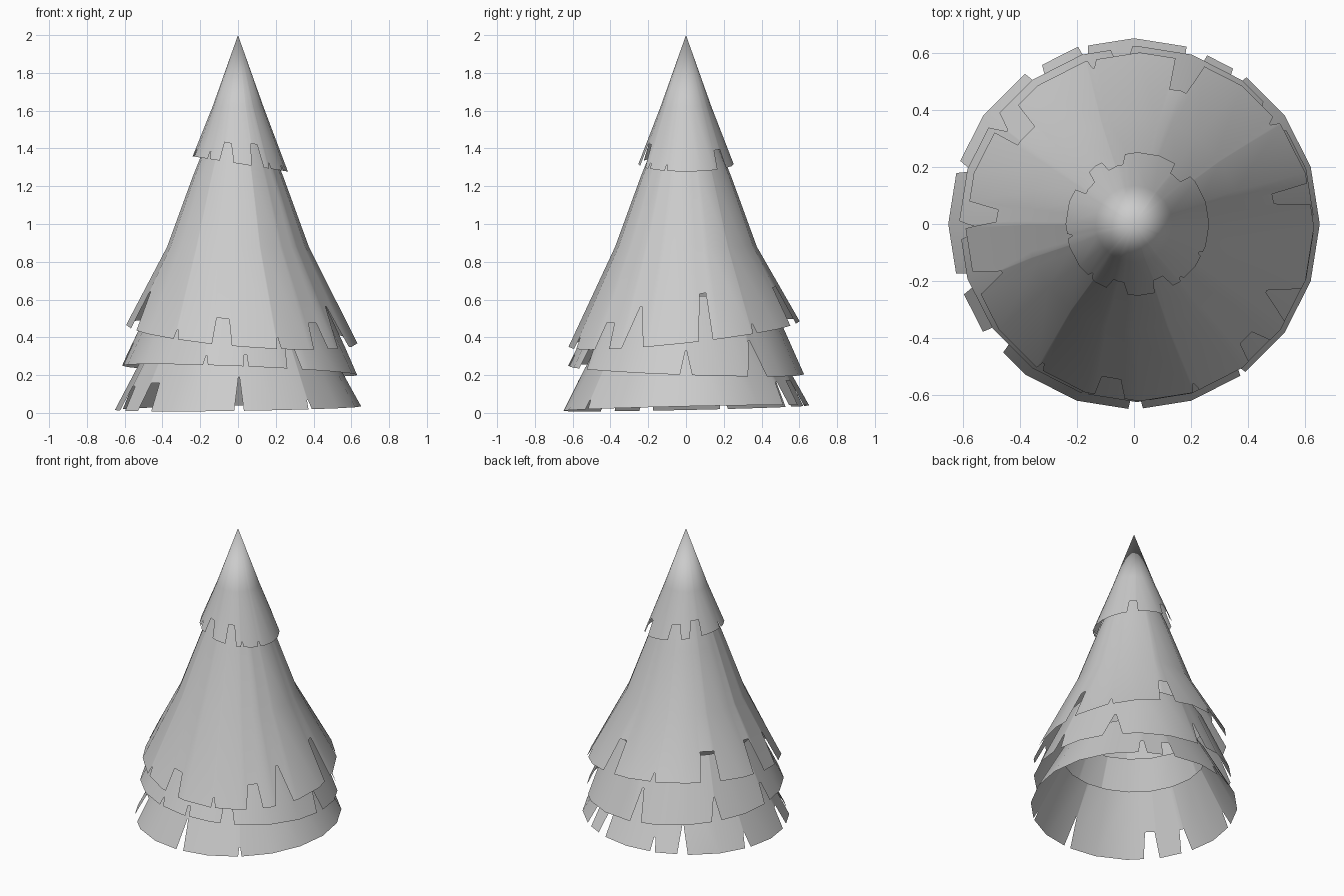
import bpy, bmesh
from math import cos, sin, radians

if "Cube" in bpy.data.objects:
    bpy.data.objects.remove(bpy.data.objects["Cube"])

SIDES = 20
STEP = 360 / SIDES


def ring_dir(a):
    # unit direction on a 20-sided polygon, so cuts stay on the flat sides
    i = int(a // STEP)
    t = a / STEP - i
    a0, a1 = radians(i * STEP), radians((i + 1) * STEP)
    return (cos(a0) * (1 - t) + cos(a1) * t, sin(a0) * (1 - t) + sin(a1) * t)


def tier(name, profile, hem, centre, tilt, cuts):
    """Open skirt: profile = upper (r, z) rings, hem = (r, z),
    cuts = (angle, half width at hem, half width at top, height)."""
    marks = {round(i * STEP, 3): None for i in range(SIDES)}
    for a, w, t, h in cuts:
        for d in (-w, -t, t, w):
            marks[round((a + d) % 360, 3)] = None

    def cut_height(a):
        best = 0
        for c, w, t, h in cuts:
            d = abs((a - c + 180) % 360 - 180)
            best = max(best, h * min(1, max(0, (w - d) / (w - t))))
        return best

    bm = bmesh.new()
    columns = []
    for a in sorted(marks):
        dx, dy = ring_dir(a)
        col = [bm.verts.new((r * dx, r * dy, z)) for r, z in profile]
        r0, z0 = profile[-1]
        r1, z1 = hem
        x, y = centre[0] + r1 * dx, centre[1] + r1 * dy
        z = z1 + tilt[0] * x + tilt[1] * y
        k = cut_height(a) / (z0 - z)
        col.append(bm.verts.new((x + (r0 * dx - x) * k, y + (r0 * dy - y) * k, z + (z0 - z) * k)))
        columns.append(col)
    for c, n in zip(columns, columns[1:] + columns[:1]):
        for j in range(len(c) - 1):
            bm.faces.new((c[j], c[j + 1], n[j + 1], n[j]))
    bmesh.ops.remove_doubles(bm, verts=bm.verts, dist=1e-5)
    for f in bm.faces:
        f.smooth = True
    me = bpy.data.meshes.new(name)
    bm.to_mesh(me)
    bm.free()
    ob = bpy.data.objects.new(name, me)
    bpy.context.collection.objects.link(ob)
    return ob


# Pointed top
tier("top_tier", [(0, 2.0), (0.135, 1.62)], (0.252, 1.32), (0.012, 0), (-0.16, 0.0),
     [(50, 8, 6, .1), (110, 10, 7, .09), (142, 9, 7, .1), (190, 2, .5, .04),
      (228, 2, .5, .04), (253, 9, 5, .1), (292, 8, 5, .12), (309, 2, .5, .03),
      (335, 2, .5, .03)])

# Tall middle skirt
tier("upper_tier", [(0.16, 1.45), (0.24, 1.25), (0.375, 0.88)], (0.612, 0.42),
     (0.02, -0.01), (-0.08, 0.11),
     [(11, 3.5, 2, .25), (38, 1.5, .3, .05), (73, 5, 3.5, .2), (106, 1.5, .3, .05),
      (141, 6, 5, .17), (176, 4.5, 2.5, .2), (199, 4, .5, .2), (235, 1.2, .3, .05),
      (260, 5, 3.5, .14), (289, 1.2, .3, .06), (314, 5, 3, .14), (333, 6, .5, .22)])

# Lower skirt
tier("lower_tier", [(0.44, 0.62)], (0.625, 0.226), (0.01, 0), (-0.04, -0.035),
     [(0, 3, .3, .13), (38, 6, .5, .19), (95, 3.5, .5, .2), (144, 3, .3, .14),
      (182, 3, 1, .12), (253, 1.2, .3, .05), (273, 1.2, .8, .06), (298, 4, 2.5, .11)])

# Bottom skirt
tier("bottom_tier", [(0.455, 0.39)], (0.652, 0.025), (0, 0), (0.015, 0.022),
     [(55, 2.5, 1, .12), (70, 3.5, 2.5, .13), (106, 1.5, .5, .08), (123, 3, .3, .17),
      (162, 2, .3, .09), (199, 3.5, 1.5, .13), (220, 4.5, 3, .15), (270.5, 2.3, .3, .18),
      (306, 1, .3, .05)])
